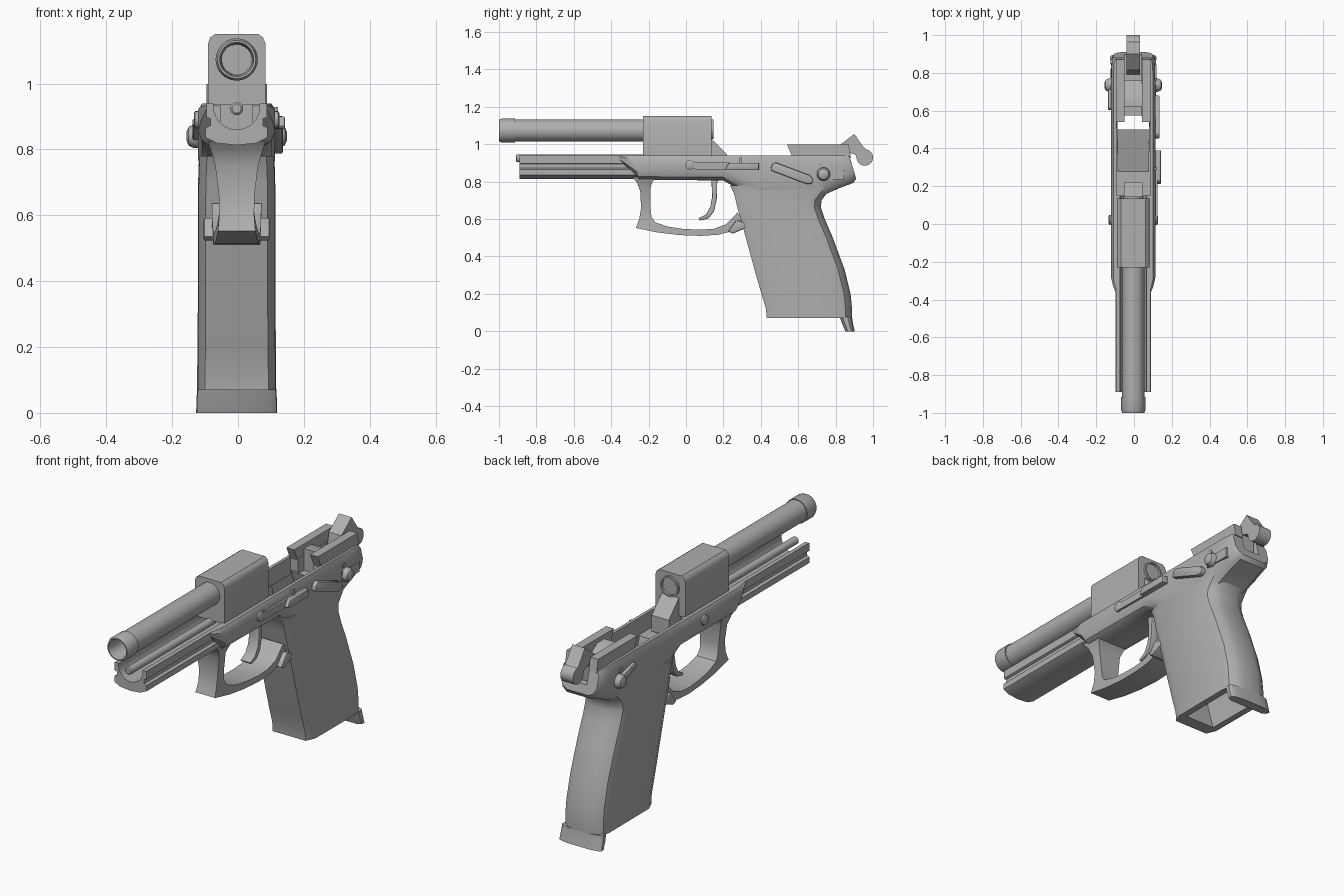
import bpy, bmesh, math

CX = -0.004  # body centreline
grey = bpy.data.materials.new("mid_grey")
grey.diffuse_color = (0.43, 0.43, 0.43, 1)


def loft(name, sections, angle=35, bevel=0):
    """Skin a row of equal-length point loops and cap both ends."""
    bm = bmesh.new()
    rows = [[bm.verts.new(p) for p in s] for s in sections]
    n = len(rows[0])
    for a, b in zip(rows, rows[1:]):
        for i in range(n):
            bm.faces.new((a[i], a[(i + 1) % n], b[(i + 1) % n], b[i]))
    bm.faces.new(rows[0])
    bm.faces.new(rows[-1])
    bmesh.ops.recalc_face_normals(bm, faces=bm.faces)
    me = bpy.data.meshes.new(name)
    bm.to_mesh(me)
    bm.free()
    ob = bpy.data.objects.new(name, me)
    bpy.context.collection.objects.link(ob)
    me.materials.append(grey)
    if bevel:
        m = ob.modifiers.new("bevel", 'BEVEL')
        m.width, m.segments, m.limit_method = bevel, 2, 'ANGLE'
    finish(ob, angle)
    return ob


def finish(ob, angle=35):
    bpy.ops.object.select_all(action='DESELECT')
    ob.select_set(True)
    bpy.context.view_layer.objects.active = ob
    for m in list(ob.modifiers):
        bpy.ops.object.modifier_apply(modifier=m.name)
    bpy.ops.object.shade_smooth_by_angle(angle=math.radians(angle))


def side(name, pts, x0, x1, bevel=0):
    """Side profile in (y, z) pushed across x."""
    return loft(name, [[(x, y, z) for y, z in pts] for x in (x0, x1)], bevel=bevel)


def front(name, pts, y0, y1, bevel=0):
    """Front profile in (x, z) pushed along y."""
    return loft(name, [[(CX + x, y, z) for x, z in pts] for y in (y0, y1)], bevel=bevel)


def box(name, x0, x1, y0, y1, z0, z1, bevel=0):
    return side(name, [(y0, z0), (y1, z0), (y1, z1), (y0, z1)], x0, x1, bevel)


def lathe(name, rings, c, axis='y', n=32):
    """Rings of (position, radius) along the axis; c is the other two coordinates."""
    out = []
    for p, r in rings:
        uv = [(c[0] + r * math.cos(2 * math.pi * i / n), c[1] + r * math.sin(2 * math.pi * i / n))
              for i in range(n)]
        out.append([(u, p, v) if axis == 'y' else (p, u, v) for u, v in uv])
    return loft(name, out)


def cut(ob, cutters):
    for c in cutters:
        m = ob.modifiers.new("cut", 'BOOLEAN')
        m.operation, m.solver, m.object = 'DIFFERENCE', 'EXACT', c
    finish(ob)


# barrel with collar and bore
lathe("barrel", [(-0.2, 0.059), (-0.915, 0.059), (-0.915, 0.064), (-0.985, 0.064), (-1.0, 0.058),
                 (-1.0, 0.052), (-0.98, 0.047), (-0.4, 0.045)], (CX, 1.073))

# chamber block, rear hood and feed lug
front("chamber_block", [(-0.087, 0.935), (0.087, 0.935), (0.087, 1.122), (0.08, 1.14), (0.066, 1.15),
                        (-0.066, 1.15), (-0.08, 1.14), (-0.087, 1.122)], -0.23, 0.135)
lathe("chamber_hood", [(0.1, 0.053), (0.146, 0.053), (0.146, 0.045), (0.07, 0.042)], (CX, 1.08))
side("feed_lug", [(0.1, 0.86), (0.1, 1.03), (0.137, 1.03), (0.22, 0.945), (0.22, 0.86)],
     CX - 0.05, CX + 0.05)

# guide rod
lathe("guide_rod", [(-0.91, 0.014), (-0.905, 0.02), (-0.2, 0.02)], (CX, 0.924), n=20)

# front rail: a trough with a groove along each side
half = [(0.07, 0.94), (0.092, 0.94), (0.092, 0.898), (0.08, 0.893), (0.08, 0.872), (0.094, 0.866),
        (0.094, 0.836), (0.06, 0.819), (0.0, 0.813)]
arc = [(0.07 * math.cos(a), 0.93 + 0.07 * math.sin(a))
       for a in [math.pi + math.pi * i / 14 for i in range(15)]]
front("front_rail", half + [(-x, z) for x, z in half[-2::-1]] + arc, -0.89, -0.22)

# cutters: rod trough, open top, magazine well, hammer slot
trough = front("trough_cutter", arc + [(0.07, 1.2), (-0.07, 1.2)], -1.0, 0.17)
top_cut = box("top_cutter", CX - 0.088, CX + 0.088, 0.15, 0.57, 0.85, 1.2)
well = loft("well_cutter", [[(CX - w, a, z), (CX + w, a, z), (CX + 0.086, b, z), (CX - 0.086, b, z)]
                            for z, a, b, w in [(1.2, 0.27, 0.568, 0.08), (0.88, 0.27, 0.568, 0.08),
                                               (0.07, 0.5, 0.825, 0.084), (-0.05, 0.53, 0.86, 0.084)]])
slot = box("slot_cutter", CX - 0.045, CX + 0.045, 0.5, 1.0, 0.86, 1.2)


# frame: stations of (y top, y bottom, z top, z bottom, half width)
def frame_section(yt, yb, zt, zb, w):
    h = zt - zb
    prof = [(w - 0.012, zt), (w, zt - 0.15 * h), (w, zb + 0.35 * h), (w - 0.012, zb + 0.13 * h),
            (w - 0.04, zb)]
    prof += [(-x, z) for x, z in reversed(prof)]
    return [(CX + x, yt + (yb - yt) * (zt - z) / h, z) for x, z in prof]


frame = loft("frame", [frame_section(*s) for s in [
    (-0.37, -0.35, 0.94, 0.91, 0.092), (-0.33, -0.3, 0.94, 0.86, 0.108),
    (-0.29, -0.25, 0.94, 0.81, 0.117), (0.0, 0.0, 0.94, 0.808, 0.117), (0.2, 0.2, 0.94, 0.806, 0.117),
    (0.28, 0.28, 0.94, 0.76, 0.117), (0.4, 0.4, 0.94, 0.68, 0.117), (0.68, 0.68, 0.94, 0.69, 0.117),
    (0.73, 0.74, 0.94, 0.73, 0.117), (0.8, 0.82, 0.94, 0.765, 0.116), (0.86, 0.895, 0.94, 0.793, 0.112),
    (0.875, 0.91, 0.935, 0.815, 0.104)]])
cut(frame, [trough, top_cut, well, slot])


# grip: stations of (z, y front, y rear, half width)
def grip_section(z, f, r, w):
    k = min(1.0, (r - f) / 0.2)
    p = [(w - 0.022, f), (w, f + 0.05 * k), (w + 0.002, r - 0.07 * k), (w - 0.007, r - 0.035 * k),
         (w - 0.035, r - 0.012 * k), (w - 0.07, r)]
    return [(CX + x, y, z) for x, y in p + [(-x, y) for x, y in reversed(p)]]


grip = loft("grip", [grip_section(*s) for s in [
    (0.07, 0.432, 0.888, 0.118), (0.12, 0.428, 0.888, 0.118), (0.2, 0.403, 0.88, 0.117),
    (0.33, 0.366, 0.848, 0.116), (0.5, 0.32, 0.785, 0.116), (0.6, 0.292, 0.742, 0.116),
    (0.66, 0.275, 0.722, 0.116), (0.7, 0.266, 0.724, 0.115), (0.74, 0.255, 0.755, 0.114),
    (0.78, 0.235, 0.79, 0.112)]])
cut(grip, [well])
loft("grip_tail", [grip_section(*s) for s in [
    (0.075, 0.822, 0.888, 0.118), (0.04, 0.835, 0.893, 0.12), (0.0, 0.852, 0.902, 0.121)]])
for c in (trough, top_cut, well, slot):
    bpy.data.objects.remove(c)

# trigger guard: stations of (outer y, z, inner y, z, half width)
loft("trigger_guard", [[(CX - w, a, b), (CX - w * 0.8, a * 0.98 + c * 0.02, b), (CX + w * 0.8, a * 0.98 + c * 0.02, b),
                        (CX + w, a, b), (CX + w, c, d), (CX - w, c, d)] for a, b, c, d, w in [
    (-0.29, 0.825, -0.16, 0.825, 0.088), (-0.262, 0.795, -0.18, 0.797, 0.078),
    (-0.245, 0.75, -0.19, 0.765, 0.065), (-0.24, 0.66, -0.19, 0.66, 0.054),
    (-0.25, 0.6, -0.184, 0.61, 0.053), (-0.268, 0.552, -0.165, 0.583, 0.057),
    (-0.15, 0.528, -0.1, 0.56, 0.062), (-0.03, 0.514, -0.02, 0.548, 0.066),
    (0.08, 0.51, 0.07, 0.543, 0.07), (0.17, 0.516, 0.15, 0.548, 0.072),
    (0.25, 0.535, 0.215, 0.572, 0.074), (0.33, 0.56, 0.275, 0.635, 0.075)]])
side("magazine_release", [(0.225, 0.535), (0.25, 0.522), (0.32, 0.552), (0.315, 0.582), (0.27, 0.594)],
     CX - 0.1, CX + 0.1, 0.006)

# trigger
side("trigger", [(0.135, 0.83), (0.14, 0.72), (0.13, 0.665), (0.107, 0.625), (0.066, 0.603), (0.075, 0.592),
                 (0.12, 0.603), (0.15, 0.64), (0.165, 0.71), (0.168, 0.83)], CX - 0.03, CX + 0.03, 0.004)

# rear top rails and lock block, mirrored
for s, label in ((1, "right"), (-1, "left")):
    side("rear_rail_" + label, [(0.54, 0.998), (0.87, 0.998), (0.882, 0.93), (0.57, 0.93)],
         CX + s * 0.046, CX + s * 0.092)
    lathe("safety_knob_" + label, [(CX + s * x, r) for x, r in
          ((0.105, 0.036), (0.13, 0.036), (0.146, 0.028), (0.153, 0.012))], (0.735, 0.84), 'x', 20)
    lathe("frame_pin_" + label, [(CX + s * 0.1, 0.026), (CX + s * 0.126, 0.026), (CX + s * 0.13, 0.02)],
          (0.022, 0.89), 'x', 20)
    lathe("rear_pin_" + label, [(CX + s * 0.1, 0.013), (CX + s * 0.121, 0.013)], (0.72, 0.892), 'x', 16)
side("lock_block", [(0.62, 0.85), (0.62, 0.975), (0.68, 0.975), (0.76, 0.92), (0.76, 0.85)],
     CX - 0.046, CX + 0.046)

# hammer with round spur
side("hammer", [(0.79, 0.85), (0.815, 0.99), (0.9, 1.055), (0.945, 0.99), (0.97, 0.965), (0.93, 0.9),
                (0.905, 0.945), (0.87, 0.955), (0.86, 0.85)], CX - 0.037, CX + 0.037)
lathe("hammer_spur", [(CX - 0.037, 0.044), (CX + 0.037, 0.044)], (0.956, 0.929), 'x')

# slide catch lever on the right
side("slide_catch_arm", [(0.02, 0.868), (0.02, 0.912), (0.07, 0.902), (0.39, 0.9), (0.39, 0.862), (0.07, 0.865)],
     0.1, 0.125)
side("slide_catch_pad", [(0.21, 0.87), (0.23, 0.9), (0.39, 0.9), (0.39, 0.862), (0.22, 0.862)],
     0.11, 0.143, 0.005)
box("slide_catch_post", 0.1, 0.122, 0.285, 0.3, 0.89, 0.928)

# safety levers: long one on the right, short one on the left
side("safety_lever_right", [(0.452, 0.86), (0.458, 0.89), (0.478, 0.903), (0.66, 0.835), (0.682, 0.81),
                            (0.672, 0.788), (0.645, 0.787)], 0.105, 0.136, 0.006)
side("safety_lever_left", [(0.6, 0.875), (0.615, 0.895), (0.73, 0.865), (0.75, 0.83), (0.72, 0.82)],
     -0.138, -0.105, 0.006)
box("safety_plate", 0.1, 0.118, 0.7, 0.845, 0.812, 0.865)
